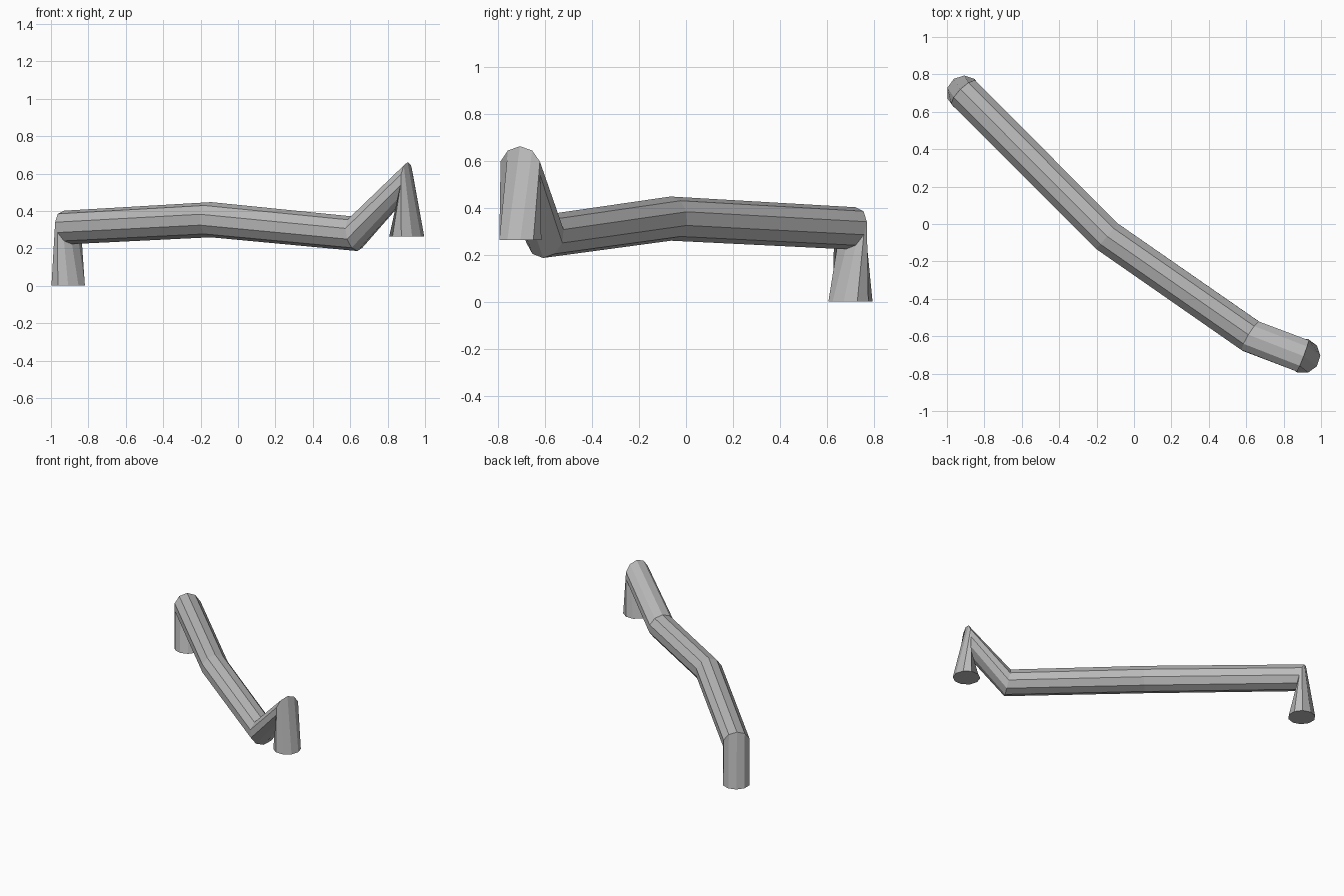
import bpy, bmesh
from math import cos, sin, tau, radians
from mathutils import Vector

cube = bpy.data.objects.get("Cube")
if cube:
    bpy.data.objects.remove(cube, do_unlink=True)

SIDES = 10
RADIUS = 0.094

# Centre line of the bent rail, from one foot to the other
path = [Vector(p) for p in (
    (-0.908, 0.70, 0.0),
    (-0.908, 0.70, 0.312),
    (-0.145, -0.065, 0.353),
    (0.625, -0.60, 0.278),
    (0.902, -0.705, 0.567),
    (0.902, -0.705, 0.262),
)]
# Heading of the first vertex on the two level feet
foot_heading = {0: radians(126), len(path) - 1: radians(-36)}

metal = bpy.data.materials.new("grey")
metal.use_nodes = True
grey = (0.5, 0.5, 0.5, 1)
metal.diffuse_color = grey
metal.node_tree.nodes["Principled BSDF"].inputs["Base Color"].default_value = grey


def ring(bm, i):
    """One cross-section, square to the chord between its neighbours."""
    before, after = path[max(i - 1, 0)], path[min(i + 1, len(path) - 1)]
    t = (after - before).normalized()
    if i in foot_heading:
        a = foot_heading[i]
        v = Vector((cos(a), sin(a), 0))
        u = t.cross(v)
    else:
        u = t.cross(Vector((0, 0, 1))).normalized()
        v = u.cross(t)
    angles = [tau * k / SIDES for k in range(SIDES)]
    return [bm.verts.new(path[i] + RADIUS * (v * cos(a) + u * sin(a))) for a in angles]


# Sweep the rail and close both feet
bm = bmesh.new()
rings = [ring(bm, i) for i in range(len(path))]
for a, b in zip(rings, rings[1:]):
    for k in range(SIDES):
        n = (k + 1) % SIDES
        bm.faces.new((a[k], a[n], b[n], b[k]))
bm.faces.new(rings[0])
bm.faces.new(rings[-1])
bmesh.ops.recalc_face_normals(bm, faces=bm.faces)

mesh = bpy.data.meshes.new("bent_rail")
bm.to_mesh(mesh)
bm.free()
mesh.materials.append(metal)
rail = bpy.data.objects.new("bent_rail", mesh)
bpy.context.collection.objects.link(rail)
